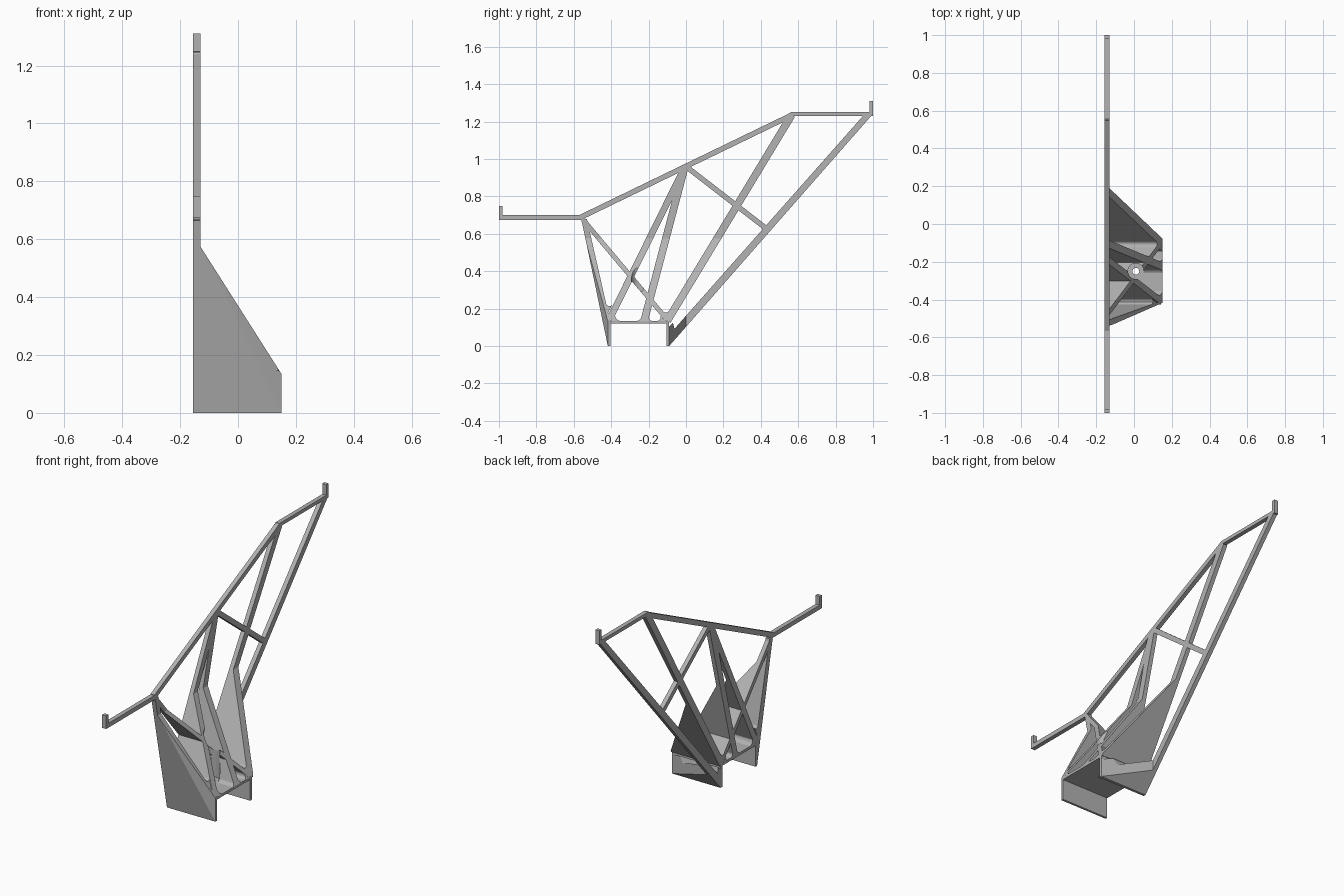
import bpy, bmesh
from math import sin, tan
from mathutils import Vector

cube = bpy.data.objects.get("Cube")
if cube:
    bpy.data.objects.remove(cube, do_unlink=True)

mat = bpy.data.materials.new("light_grey")
mat.use_nodes = True
GREY = (0.45, 0.45, 0.45, 1)
mat.diffuse_color = GREY
mat.node_tree.nodes["Principled BSDF"].inputs["Base Color"].default_value = GREY

BACK, SKIN, OUT = -0.155, -0.13, 0.15      # x of frame back, frame front, bracket edge
SLANT = ((SKIN, 0, 0.575), (0.44, 0, 0.28))
FRONT_TAPER = ((OUT, -0.418, 0), (0.122, -0.28, 0))
REAR_TAPER = ((OUT, -0.09, 0), (0.09, 0.28, 0))


def bar(a, b, w):
    """Outline of a straight strut in the y-z plane."""
    a, b = Vector(a), Vector(b)
    d = (b - a).normalized()
    n = Vector((-d.y, d.x)) * w / 2
    return [a + n, b + n, b - n, a - n]


def rect(y0, z0, y1, z1):
    return [(y0, z0), (y1, z0), (y1, z1), (y0, z1)]


def fillet(p, a, b, r):
    """Concave corner fill at p between the directions of a and b."""
    p = Vector(p)
    u, v = (Vector(a) - p).normalized(), (Vector(b) - p).normalized()
    half = u.angle(v) / 2
    c = p + (u + v).normalized() * r / sin(half)
    start = p + u * r / tan(half) - c
    end = p + v * r / tan(half) - c
    arc = [c + start.lerp(end, i / 8).normalized() * r for i in range(9)]
    return [p] + arc


def prism(name, outline, x0, x1, cuts=()):
    """Extrude a y-z outline along x and trim it with planes."""
    bm = bmesh.new()
    face = bm.faces.new([bm.verts.new((x0, p[0], p[1])) for p in outline])
    ext = bmesh.ops.extrude_face_region(bm, geom=[face])["geom"]
    verts = [g for g in ext if isinstance(g, bmesh.types.BMVert)]
    bmesh.ops.translate(bm, verts=verts, vec=(x1 - x0, 0, 0))
    for co, no in cuts:
        bmesh.ops.bisect_plane(bm, geom=bm.verts[:] + bm.edges[:] + bm.faces[:],
                               plane_co=co, plane_no=no, clear_outer=True)
        edges = [e for e in bm.edges if e.is_boundary]
        if edges:
            bmesh.ops.holes_fill(bm, edges=edges, sides=0)
    bmesh.ops.recalc_face_normals(bm, faces=bm.faces[:])
    mesh = bpy.data.meshes.new(name)
    bm.to_mesh(mesh)
    bm.free()
    mesh.materials.append(mat)
    ob = bpy.data.objects.new(name, mesh)
    bpy.context.collection.objects.link(ob)
    return ob


def drill(obs, radius, z0, z1):
    """Cut the screw hole, or the clearance above it, out of parts."""
    bpy.ops.mesh.primitive_cylinder_add(vertices=32, radius=radius, depth=z1 - z0,
                                        location=(0.01, -0.25, (z0 + z1) / 2))
    cutter = bpy.context.object
    cutter.hide_render = True
    for ob in obs:
        mod = ob.modifiers.new("hole", "BOOLEAN")
        mod.operation, mod.solver, mod.object = "DIFFERENCE", "EXACT", cutter
        bpy.context.view_layer.objects.active = ob
        bpy.ops.object.modifier_apply(modifier=mod.name)
    bpy.data.objects.remove(cutter, do_unlink=True)


# Members of the flat frame only
frame = {
    "top_chord": bar((-0.56, 0.69), (0.57, 1.237), 0.028),
    "front_arm": rect(-1, 0.675, -0.545, 0.7),
    "front_arm_tip": rect(-1, 0.675, -0.98, 0.75),
    "rear_arm": rect(0.56, 1.23, 1, 1.25),
    "rear_arm_tip": rect(0.98, 1.23, 1, 1.31),
    "cross_brace": bar((0, 0.96), (0.44, 0.62), 0.028),
}
for name, outline in frame.items():
    prism(name, outline, BACK, SKIN)

# Members that run through the frame and widen into the bracket
A_TOP, B_TOP, D_TOP, F_TOP = (-0.01, 0.95), (-0.01, 0.945), (-0.55, 0.675), (0.565, 1.235)
wide = {
    "front_leg": ([(-0.56, 0.68), (-0.53, 0.68), (-0.405, 0.13), (-0.405, 0),
                   (-0.418, 0)], [FRONT_TAPER]),
    "leaning_rib": (bar((-0.41, 0.14), A_TOP, 0.035), []),
    "upright_rib": (bar((-0.225, 0.13), B_TOP, 0.04), []),
    "diagonal_rib": (bar((-0.1, 0.14), D_TOP, 0.025), []),
    "rear_fin": (bar((-0.1, 0.135), F_TOP, 0.04), []),
    "rear_strut": ([(-0.09, 0), (0.99, 1.23), (0.955, 1.24), (-0.09, 0.06)],
                   [REAR_TAPER]),
    "rear_gusset": ([(-0.095, 0.05), (-0.06, 0.085), (-0.065, 0.105),
                     (-0.07, 0.125), (-0.095, 0.1)], [REAR_TAPER]),
    "base_plate": (rect(-0.418, 0.12, -0.09, 0.135), []),
    "rear_flange": (rect(-0.105, 0, -0.09, 0.13), []),
    "fillet_leg": (fillet((-0.416, 0.178), (-0.53, 0.68), (-0.026, 0.958), 0.018), []),
    "fillet_leaning": (fillet((-0.397, 0.134), (-0.25, 0.134), (0, 0.94), 0.03), []),
    "fillet_upright_front": (fillet((-0.244, 0.134), (-0.39, 0.134), (-0.03, 0.945), 0.03), []),
    "fillet_upright_rear": (fillet((-0.204, 0.134), (-0.12, 0.134), (0.01, 0.945), 0.02), []),
    "fillet_diagonal": (fillet((-0.112, 0.134), (-0.2, 0.134), (-0.56, 0.66), 0.02), []),
    "fillet_fin": (fillet((-0.105, 0.165), (-0.54, 0.68), (0.545, 1.24), 0.02), []),
}
parts = {}
for name, (outline, cuts) in wide.items():
    prism(name + "_frame", outline, BACK, SKIN)
    parts[name] = prism(name, outline, SKIN, OUT, [SLANT] + cuts)

# Screw hole and the clearance around it
drill([parts["base_plate"]], 0.018, 0, 0.3)
drill([parts[n] for n in ("leaning_rib", "upright_rib", "diagonal_rib",
                          "fillet_upright_front", "fillet_upright_rear")],
      0.042, 0.1, 0.7)
